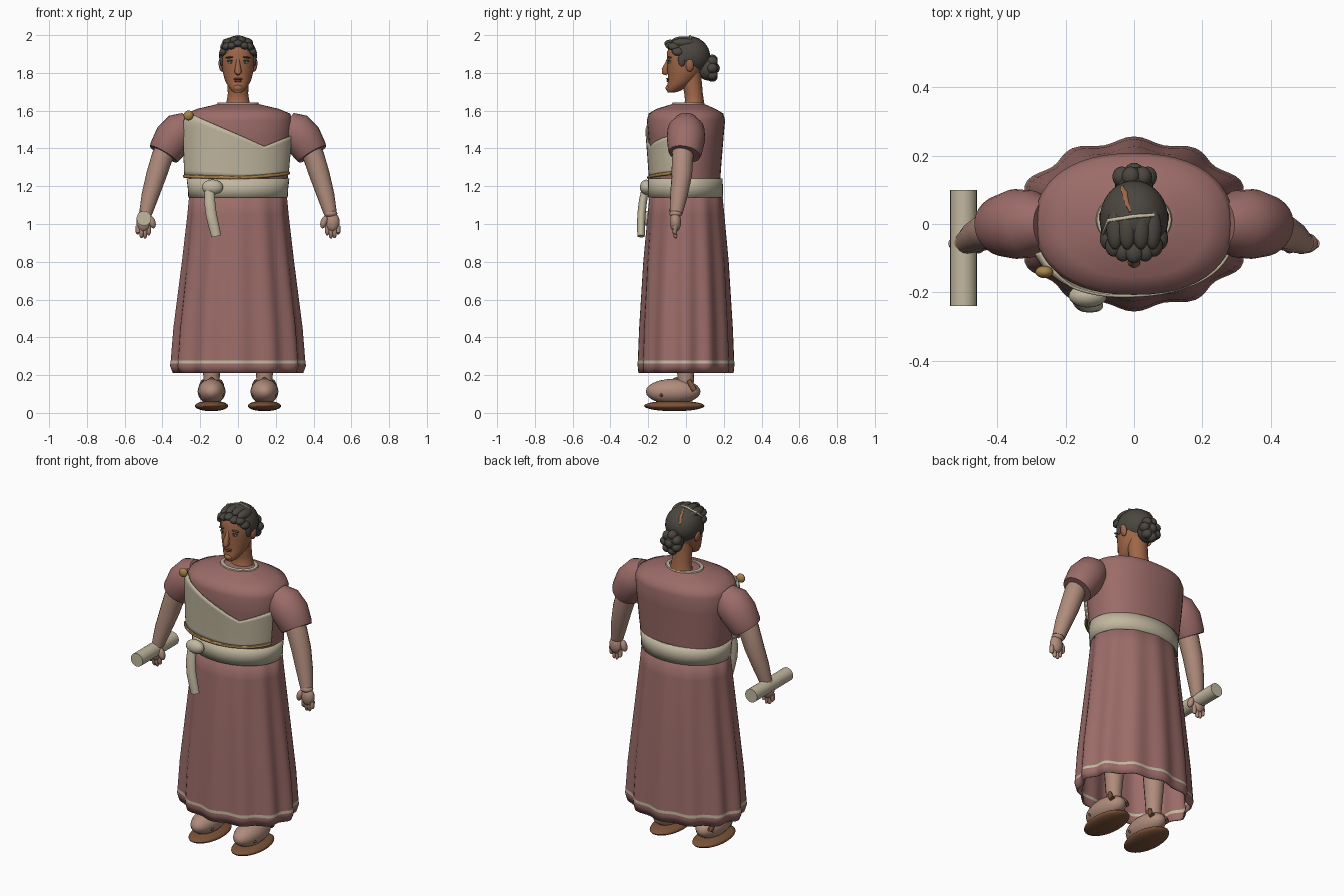
import bpy, bmesh
from math import sin, cos, pi, radians
from mathutils import Vector, Matrix

cube = bpy.data.objects.get("Cube")
if cube:
    bpy.data.objects.remove(cube)


def material(name, *rgb):
    m = bpy.data.materials.new(name)
    m.use_nodes = True
    m.diffuse_color = (*rgb, 1)
    m.node_tree.nodes["Principled BSDF"].inputs["Base Color"].default_value = (*rgb, 1)
    return m


ROSE = material("rose cloth", .33, .15, .14)
CREAM = material("cream linen", .54, .48, .35)
TAN = material("pale skin", .43, .26, .20)
BROWN = material("face skin", .35, .135, .065)
HAIR = material("dark hair", .07, .061, .05)
GOLD = material("gold", .40, .23, .07)
LEATHER = material("sandal leather", .20, .085, .04)
WHITE = material("eye white", .55, .5, .45)
LIP = material("lip brown", .2, .06, .035)


def finish(name, bm, mat, angle=45):
    bmesh.ops.recalc_face_normals(bm, faces=bm.faces)
    me = bpy.data.meshes.new(name)
    bm.to_mesh(me)
    bm.free()
    me.materials.append(mat)
    for p in me.polygons:
        p.use_smooth = True
    me.set_sharp_from_angle(angle=radians(angle))
    ob = bpy.data.objects.new(name, me)
    bpy.context.collection.objects.link(ob)
    return ob


def skin_rings(bm, rings, closed=True, caps=True):
    rows = [[bm.verts.new(p) for p in r] for r in rings]
    n = len(rows[0])
    for a, b in zip(rows, rows[1:]):
        for i in range(n if closed else n - 1):
            j = (i + 1) % n
            bm.faces.new((a[i], a[j], b[j], b[i]))
    if caps:
        bm.faces.new(rows[0])
        bm.faces.new(rows[-1])


def sgn_pow(v, e):
    return (abs(v) ** e) * (1 if v >= 0 else -1)


def section(z, rx, ry, cy, t, e=1.0, fold=0.0):
    k = 1 + fold * (cos(12 * t) - 1)
    return Vector((rx * k * sgn_pow(cos(t), e), cy + ry * k * sgn_pow(sin(t), e), z))


def loft(name, rings, mat, n=48, e=1.0, folds=None, caps=True, thick=0):
    """Stack of oval sections: (z, half width, half depth, centre y)."""
    bm = bmesh.new()
    skin_rings(bm, [[section(*r, 2 * pi * i / n, e, folds[k] if folds else 0)
                     for i in range(n)] for k, r in enumerate(rings)], caps=caps)
    ob = finish(name, bm, mat)
    if thick:
        mod = ob.modifiers.new("thickness", 'SOLIDIFY')
        mod.thickness = thick
    return ob


def tube(name, pts, radii, mat, n=16, flat=1.0):
    """Tapered tube along a path, optionally flattened in depth."""
    pts = [Vector(p) for p in pts]
    rings = []
    for i, p in enumerate(pts):
        d = (pts[min(i + 1, len(pts) - 1)] - pts[max(i - 1, 0)]).normalized()
        ref = Vector((0, 1, 0)) if abs(d.y) < .9 else Vector((0, 0, 1))
        u = ref.cross(d).normalized()
        v = d.cross(u)
        rings.append([p + radii[i] * (u * cos(2 * pi * k / n) + v * flat * sin(2 * pi * k / n))
                      for k in range(n)])
    bm = bmesh.new()
    skin_rings(bm, rings)
    return finish(name, bm, mat)


def blob(name, loc, size, mat, tilt=0, seg=20):
    bm = bmesh.new()
    bmesh.ops.create_uvsphere(bm, u_segments=seg, v_segments=seg // 2 + 2, radius=1,
                              matrix=Matrix.Translation(loc) @ Matrix.Rotation(tilt, 4, 'Y')
                              @ Matrix.Diagonal((*size, 1)))
    return finish(name, bm, mat)


# Pleated skirt with a cream hem stripe
skirt = loft("skirt", [(.21, .345, .252, 0), (.25, .36, .256, 0), (.262, .358, .256, 0),
                       (.278, .356, .255, 0), (.45, .342, .248, 0), (.8, .297, .226, 0),
                       (1.05, .268, .203, 0), (1.2, .254, .188, 0)], ROSE, n=96,
             folds=[.035, .035, .035, .035, .032, .025, .016, .008], caps=False, thick=.008)
skirt.data.materials.append(CREAM)
for p in skirt.data.polygons:
    p.material_index = int(.262 < p.center.z < .278)

# Tunic body, neckline and belt
TORSO = [(1.18, .256, .178, 0), (1.3, .27, .186, 0), (1.45, .284, .198, 0), (1.55, .29, .207, 0),
         (1.585, .275, .197, 0), (1.61, .215, .155, 0), (1.63, .13, .1, .01), (1.638, .1, .075, .01)]
loft("tunic_body", TORSO, ROSE, e=.88)
loft("neckline_trim", [(1.626, .115, .088, .012), (1.642, .108, .084, .012),
                       (1.644, .09, .066, .012), (1.63, .085, .062, .012)], CREAM)
loft("belt", [(1.14, .263, .199, -.003), (1.19, .266, .198, -.003), (1.24, .272, .197, -.003)],
     CREAM, caps=False, thick=.012)


def torso_at(z, t, grow):
    for a, b in zip(TORSO, TORSO[1:]):
        if z <= b[0]:
            f = (z - a[0]) / (b[0] - a[0])
            rx, ry, cy = (a[i] + f * (b[i] - a[i]) for i in (1, 2, 3))
            return section(z, rx + grow, ry + grow, cy, t, .88)


def drape_top(x):
    return min(1.575, 1.57 - .44 * (x + .22)) if x < .14 else 1.41 + .4 * (x - .14)


# Draped cloth over the chest with gold lower edge and brooch
cols, hem = [], []
for i in range(61):
    t = radians(200 + 142 * i / 60)
    flare = .014 + .022 * max(0, 1 - i / 30)
    low = 1.245 + .025 * max(0, i - 30) / 30 + .008 * max(0, 30 - i) / 30
    top = drape_top(torso_at(1.45, t, .012).x)
    cols.append([torso_at(low + (top - low) * k / 10, t, flare + (.014 - flare) * k / 10)
                 for k in range(11)])
    hem.append(cols[-1][0])
bm = bmesh.new()
skin_rings(bm, cols, closed=False, caps=False)
drape = finish("chest_drape", bm, CREAM)
drape.modifiers.new("thickness", 'SOLIDIFY').thickness = .008
tube("drape_gold_edge", hem, [.009] * len(hem), GOLD, n=8)
blob("brooch", (-.262, -.14, 1.575), (.026, .018, .026), GOLD)

# Belt knot and hanging tail
blob("belt_knot", (-.135, -.21, 1.195), (.056, .034, .04), CREAM)
tube("belt_tail", [(-.15, -.215, 1.19), (-.15, -.228, 1.12), (-.142, -.236, 1.05),
                   (-.128, -.238, .99), (-.115, -.238, .935)],
     [.026, .029, .029, .028, .026], CREAM, flat=.75)

# Limbs, mirrored left and right
for s, side in ((1, "left"), (-1, "right")):
    tube(side + "_sleeve", [(s * .255, 0, 1.53), (s * .30, 0, 1.5), (s * .345, 0, 1.45),
                            (s * .385, -.005, 1.385), (s * .394, -.008, 1.37)],
         [.07, .098, .102, .09, .084], ROSE, n=28)
    tube(side + "_arm", [(s * .36, -.012, 1.44), (s * .40, -.018, 1.36), (s * .432, -.022, 1.26),
                         (s * .465, -.038, 1.15), (s * .488, -.052, 1.06)],
         [.056, .057, .054, .046, .035], TAN)
    blob(side + "_wrist", (s * .49, -.054, 1.055), (.036, .034, .022), TAN)
    blob(side + "_palm", (s * .5, -.056, 1.01), (.038, .03, .052), TAN)
    blob(side + "_thumb", (s * .455, -.066, 1.01), (.018, .02, .034), TAN, s * .3)
    for k in range(4):
        x = .473 + .019 * k
        low = (.94, .924, .926, .945)[k]
        tube(f"{side}_finger_{k + 1}", [(s * x, -.056, .99), (s * x, -.06, .955),
                                        (s * x, -.055, low + .008), (s * x, -.053, low)],
             [.013, .012, .010, .004], TAN, n=10)

    # Leg, foot and sandal
    x = s * .14
    tube(side + "_leg", [(x, 0, .12), (x, -.002, .2), (x, 0, .4), (x, 0, .85)],
         [.04, .044, .06, .075], TAN)
    blob(side + "_foot", (x, -.068, .113), (.074, .145, .067), TAN)
    blob(side + "_sole", (x, -.062, .037), (.088, .16, .028), LEATHER, seg=28)
    blob(side + "_toe_strap", (x, -.13, .095), (.071, .018, .018), LEATHER)
    blob(side + "_instep_tie", (x, -.05, .175), (.014, .02, .014), LEATHER)
    for d in (-1, 1):
        tube(f"{side}_ankle_strap_{'inner' if d * s < 0 else 'outer'}",
             [(x + d * .05, .045, .12), (x + d * .052, .03, .145), (x + d * .042, .015, .17)],
             [.016, .015, .012], LEATHER, n=8)

# Scroll carried in the right hand
tube("scroll", [(-.498, -.24, 1.03), (-.498, .1, 1.03)], [.039] * 2, CREAM, n=24)

# Neck and head
loft("neck", [(1.6, .075, .07, .035), (1.65, .06, .05, .045), (1.69, .054, .049, .04),
              (1.76, .056, .053, .03), (1.8, .056, .053, .03)], BROWN, n=24)
loft("head", [(1.697, .02, .02, -.077), (1.705, .034, .036, -.065), (1.73, .053, .055, -.045),
              (1.76, .069, .073, -.022), (1.8, .08, .087, -.01), (1.85, .087, .096, -.004),
              (1.91, .088, .1, 0), (1.95, .075, .09, .004), (1.975, .04, .05, .01)], BROWN, n=32)
tube("nose", [(0, -.093, 1.875), (0, -.1, 1.85), (0, -.112, 1.818), (0, -.112, 1.805),
              (0, -.098, 1.797)], [.008, .011, .017, .019, .012], BROWN, n=12)
blob("upper_lip", (0, -.093, 1.768), (.025, .012, .006), LIP, seg=12)
blob("lower_lip", (0, -.091, 1.757), (.02, .012, .007), LIP, seg=12)
blob("chin", (0, -.088, 1.72), (.026, .02, .018), BROWN)
for s, side in ((1, "left"), (-1, "right")):
    blob(side + "_eye", (s * .037, -.083, 1.857), (.018, .01, .007), WHITE, seg=12)
    blob(side + "_iris", (s * .037, -.091, 1.857), (.007, .004, .007), HAIR, seg=10)
    blob(side + "_eyelid", (s * .038, -.086, 1.865), (.021, .01, .004), HAIR, s * .1, seg=12)
    blob(side + "_eyebrow", (s * .04, -.086, 1.883), (.026, .012, .005), HAIR, s * .12, seg=12)
    blob(side + "_ear", (s * .09, .02, 1.84), (.012, .021, .034), BROWN, s * .15)
    blob(side + "_sideburn", (s * .086, -.022, 1.872), (.011, .02, .038), HAIR)

# Hair cap trimmed along a sloping hairline
bm = bmesh.new()
bmesh.ops.create_uvsphere(bm, u_segments=36, v_segments=24, radius=1,
                          matrix=Matrix.Translation((0, .014, 1.89))
                          @ Matrix.Diagonal((.1, .113, .103, 1)))
cut = bmesh.ops.bisect_plane(bm, geom=bm.verts[:] + bm.edges[:] + bm.faces[:],
                             plane_co=(0, -.1, 1.922), plane_no=(0, .6, 1), clear_inner=True)
bmesh.ops.holes_fill(bm, edges=[e for e in bm.edges if e.is_boundary])
finish("hair_cap", bm, HAIR)

# Swept locks along the hairline, and a bun made of coils
for i in range(7):
    a = -1 + i / 3
    blob(f"front_lock_{i + 1}", (.08 * sin(a * 1.25), -.035 - .048 * cos(a * 1.4), 1.948 - .035 * a * a
         + .008 * (i % 2)), (.026, .032, .02), HAIR, .7 * a)
for i, x in enumerate((-.055, -.02, .02, .055)):
    blob(f"crown_lock_{i + 1}", (x, -.015, 1.973 - 4 * x * x), (.026, .06, .022), HAIR, x * 8)
blob("bun_core", (0, .115, 1.825), (.056, .055, .065), HAIR)
for i in range(7):
    a = 2 * pi * i / 7
    blob(f"bun_coil_{i + 1}", (.04 * cos(a), .138, 1.825 + .046 * sin(a)), (.027, .03, .027), HAIR)
blob("bun_centre", (0, .155, 1.825), (.026, .024, .026), HAIR)

# Hair pin and the bare parting behind it
tube("hair_pin", [(-.092, -.03, 1.935), (-.075, .01, 1.972), (0, .022, 1.996), (.06, .026, 1.978)],
     [.004, .006, .006, .005], CREAM, n=8)
tube("hair_parting", [(-.008, .035, 1.988), (-.02, .065, 1.977), (-.025, .09, 1.96),
                      (-.035, .11, 1.93)], [.008, .01, .011, .006], BROWN, n=8, flat=.5)
